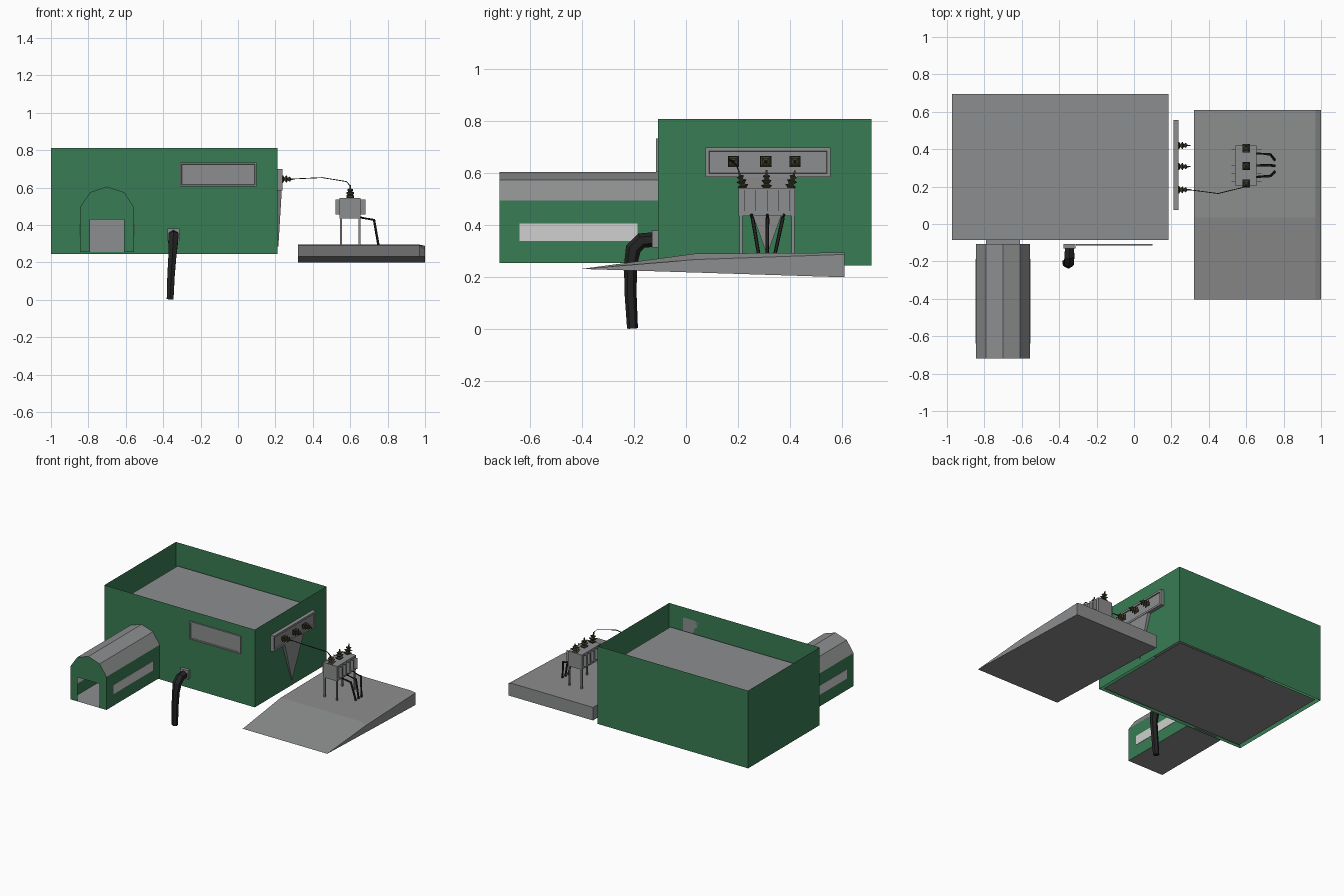
import bpy, bmesh, math
from mathutils import Vector, Matrix

if "Cube" in bpy.data.objects:
    bpy.data.objects.remove(bpy.data.objects["Cube"])


def material(name, rgb):
    m = bpy.data.materials.new(name)
    m.diffuse_color = (*rgb, 1)
    m.use_nodes = True
    m.node_tree.nodes["Principled BSDF"].inputs["Base Color"].default_value = m.diffuse_color
    return m


GREEN = material("green_wall", (0.040, 0.200, 0.087))
GRAY = material("concrete_gray", (0.265, 0.268, 0.272))
LIGHT = material("pale_glass", (0.62, 0.63, 0.62))
OLIVE = material("olive_insulator", (0.046, 0.042, 0.020))
BLACK = material("black_rubber", (0.018, 0.018, 0.018))


def mesh_object(name, verts, faces, mat):
    me = bpy.data.meshes.new(name)
    me.from_pydata([tuple(v) for v in verts], [], faces)
    me.materials.append(mat)
    ob = bpy.data.objects.new(name, me)
    bpy.context.collection.objects.link(ob)
    return ob


def box(name, lo, hi, mat, panel_dir=None, border=0.0, depth=0.0):
    """Axis-aligned box; the face towards panel_dir may get a recessed panel."""
    bm = bmesh.new()
    bmesh.ops.create_cube(bm, size=1)
    for v in bm.verts:
        v.co = [l + (c + 0.5) * (h - l) for c, l, h in zip(v.co, lo, hi)]
    bm.normal_update()
    if panel_dir:
        d = Vector(panel_dir)
        face = max(bm.faces, key=lambda f: f.normal.dot(d))
        bmesh.ops.inset_region(bm, faces=[face], thickness=border)
        rim = bmesh.ops.inset_region(bm, faces=[face], thickness=0.002)
        bmesh.ops.translate(bm, verts=face.verts, vec=-d * depth)
    me = bpy.data.meshes.new(name)
    bm.to_mesh(me)
    bm.free()
    me.materials.append(mat)
    ob = bpy.data.objects.new(name, me)
    bpy.context.collection.objects.link(ob)
    return ob


def sheet(name, x0, x1, y0, y1, z, mat):
    return mesh_object(name, [(x0, y0, z), (x1, y0, z), (x1, y1, z), (x0, y1, z)],
                       [(0, 1, 2, 3)], mat)


def loft(name, rings, mat, closed=True, caps=True):
    """Bridge equal-length point rings; optionally cap both ends."""
    n = len(rings[0])
    verts = [p for r in rings for p in r]
    faces = []
    for k in range(len(rings) - 1):
        for i in range(n if closed else n - 1):
            j = (i + 1) % n
            faces.append((k * n + i, k * n + j, (k + 1) * n + j, (k + 1) * n + i))
    if caps:
        faces.append(tuple(reversed(range(n))))
        faces.append(tuple(range((len(rings) - 1) * n, len(rings) * n)))
    ob = mesh_object(name, verts, faces, mat)
    if caps:
        bm = bmesh.new()
        bm.from_mesh(ob.data)
        bmesh.ops.recalc_face_normals(bm, faces=bm.faces)
        bm.to_mesh(ob.data)
        bm.free()
    return ob


def tube(name, points, radii, sides, mat):
    """Low-poly hose swept along points."""
    pts = [Vector(p) for p in points]
    rings = []
    for i, p in enumerate(pts):
        t = (pts[min(i + 1, len(pts) - 1)] - pts[max(i - 1, 0)]).normalized()
        ref = Vector((1, 0, 0)) if abs(t.x) < 0.7 else Vector((0, 1, 0))
        u = (ref - t * ref.dot(t)).normalized()
        w = t.cross(u)
        rings.append([p + radii[i] * (math.cos(a) * u + math.sin(a) * w)
                      for a in (2 * math.pi * (k + 0.5) / sides for k in range(sides))])
    return loft(name, rings, mat)


INSULATOR = [(0, .014), (.012, .030), (.018, .012), (.031, .028),
             (.037, .010), (.049, .021), (.054, .006), (.072, .004)]


def insulator(name, base, axis):
    """Square stacked-skirt bushing standing along axis."""
    rot = Vector((0, 0, 1)).rotation_difference(Vector(axis)).to_matrix()
    rings = [[Vector(base) + rot @ Vector((r * math.cos(a), r * math.sin(a), h))
              for a in (math.pi / 4 + k * math.pi / 2 for k in range(4))]
             for h, r in INSULATOR]
    return loft(name, rings, OLIVE)


# Main building: thin walls, sunken roof and floor set in from the walls
X0, X1, Y0, Y1 = -1.0, 0.21, -0.107, 0.715
corners = [(X0, Y0), (X1, Y0), (X1, Y1), (X0, Y1)]
loft("building_walls", [[(x, y, z) for x, y in corners] for z in (0.245, 0.81)],
     GREEN, caps=False)
sheet("building_roof", -0.972, 0.185, -0.085, 0.695, 0.65, GRAY)
sheet("building_floor", -0.972, 0.185, -0.085, 0.695, 0.25, GRAY)
box("front_window", (-0.31, -0.116, 0.605), (0.10, -0.107, 0.735), GRAY, (0, -1, 0), 0.013, 0.005)

# Entrance tunnel: walls, faceted roof, end wall with doorway
TX0, TX1, TY0, TY1, TZ = -0.845, -0.555, -0.718, -0.107, 0.255
arch = [(TX1, 0.495), (-0.61, 0.575), (-0.70, 0.605), (-0.79, 0.575), (TX0, 0.495)]
loft("tunnel_roof", [[(x, y, z) for x, z in arch] for y in (TY1, TY0)],
     GRAY, closed=False, caps=False)
end = [(TX0, TZ), (-0.79, TZ), (-0.79, 0.43), (-0.61, 0.43), (-0.61, TZ), (TX1, TZ)] + arch
mesh_object("tunnel_end_wall", [(x, TY0, z) for x, z in end], [tuple(range(len(end)))], GREEN)
sheet("tunnel_floor", TX0, TX1, TY0, TY1, TZ, GRAY)
for side, x, s in (("left", TX0, -1), ("right", TX1, 1)):
    quad = [(x, TY0, TZ), (x, TY1, TZ), (x, TY1, 0.495), (x, TY0, 0.495)]
    mesh_object(f"tunnel_{side}_wall", quad, [(0, 1, 2, 3) if s > 0 else (3, 2, 1, 0)], GREEN)
    box(f"tunnel_{side}_window", (x - 0.002, -0.64, 0.34), (x + 0.002, -0.187, 0.407), LIGHT)
box("inner_door", (-0.79, -0.112, TZ), (-0.61, -0.08, 0.43), GRAY)

# Drain hose on the front wall
box("hose_plate", (-0.377, -0.13, 0.315), (-0.312, -0.107, 0.38), GRAY)
tube("drain_hose",
     [(-0.345, -0.125, 0.345), (-0.345, -0.172, 0.341), (-0.347, -0.203, 0.310),
      (-0.350, -0.214, 0.245), (-0.358, -0.213, 0.13), (-0.363, -0.206, 0.003)],
     [0.028, 0.030, 0.030, 0.025, 0.023, 0.021], 6, BLACK)

# Connection panel on the right wall, with tapered bracket below
box("wall_panel", (X1, 0.075, 0.585), (0.237, 0.557, 0.70), GRAY, (1, 0, 0), 0.02, 0.007)
mesh_object("panel_bracket",
            [(X1, 0.205, 0.585), (X1, 0.42, 0.585), (0.234, 0.42, 0.585), (0.234, 0.205, 0.585),
             (X1, 0.312, 0.285), (0.216, 0.312, 0.285)],
            [(0, 1, 2, 3), (3, 2, 5), (0, 3, 5, 4), (2, 1, 4, 5), (1, 0, 4)], GRAY)
for i, y in enumerate((0.183, 0.307, 0.42)):
    insulator(f"wall_insulator_{i + 1}", (0.229, y, 0.645), (1, 0, 0))

# Sloping concrete pad with a slightly dropped right edge
def pad_ring(x, mid_z, back_z):
    return [(x, -0.403, 0.232), (x, 0.035, mid_z), (x, 0.61, back_z), (x, 0.61, 0.20)]


loft("concrete_pad", [pad_ring(0.32, 0.291, 0.295), pad_ring(0.97, 0.291, 0.295),
                      pad_ring(1.0, 0.268, 0.288)], GRAY)

# Transformer: tank, legs, cooling fins
box("transformer_tank", (0.543, 0.203, 0.435), (0.656, 0.42, 0.543), GRAY)
for sx, x in (("left", 0.545), ("right", 0.643)):
    for sy, y in (("front", 0.205), ("back", 0.406)):
        box(f"leg_{sx}_{sy}", (x, y, 0.285), (x + 0.011, y + 0.012, 0.436), GRAY)
for side, xa, xb in (("left", 0.521, 0.545), ("right", 0.654, 0.681)):
    for i in range(5):
        y = 0.225 + i * 0.0435
        box(f"fin_{side}_{i + 1}", (xa, y - 0.001, 0.455), (xb, y + 0.001, 0.535), GRAY)

# Transformer bushings, outer ones leaning apart
for i, (y, lean) in enumerate(((0.222, -0.28), (0.31, 0), (0.40, 0.28))):
    insulator(f"tank_insulator_{i + 1}", (0.6, y, 0.541), Vector((0, lean, 1)).normalized())

# Overhead wire and three cables running into the pad
tube("overhead_wire", [(0.295, 0.183, 0.646), (0.45, 0.163, 0.653),
                       (0.58, 0.195, 0.632), (0.60, 0.203, 0.608)], [0.003] * 4, 4, BLACK)
for i, (ya, yb) in enumerate(((0.252, 0.280), (0.314, 0.312), (0.378, 0.342))):
    tube(f"tank_cable_{i + 1}",
         [(0.65, ya, 0.441), (0.728, ya + (yb - ya) * 0.15, 0.427), (0.752, yb, 0.288)],
         [0.006, 0.0075, 0.007], 5, BLACK)
